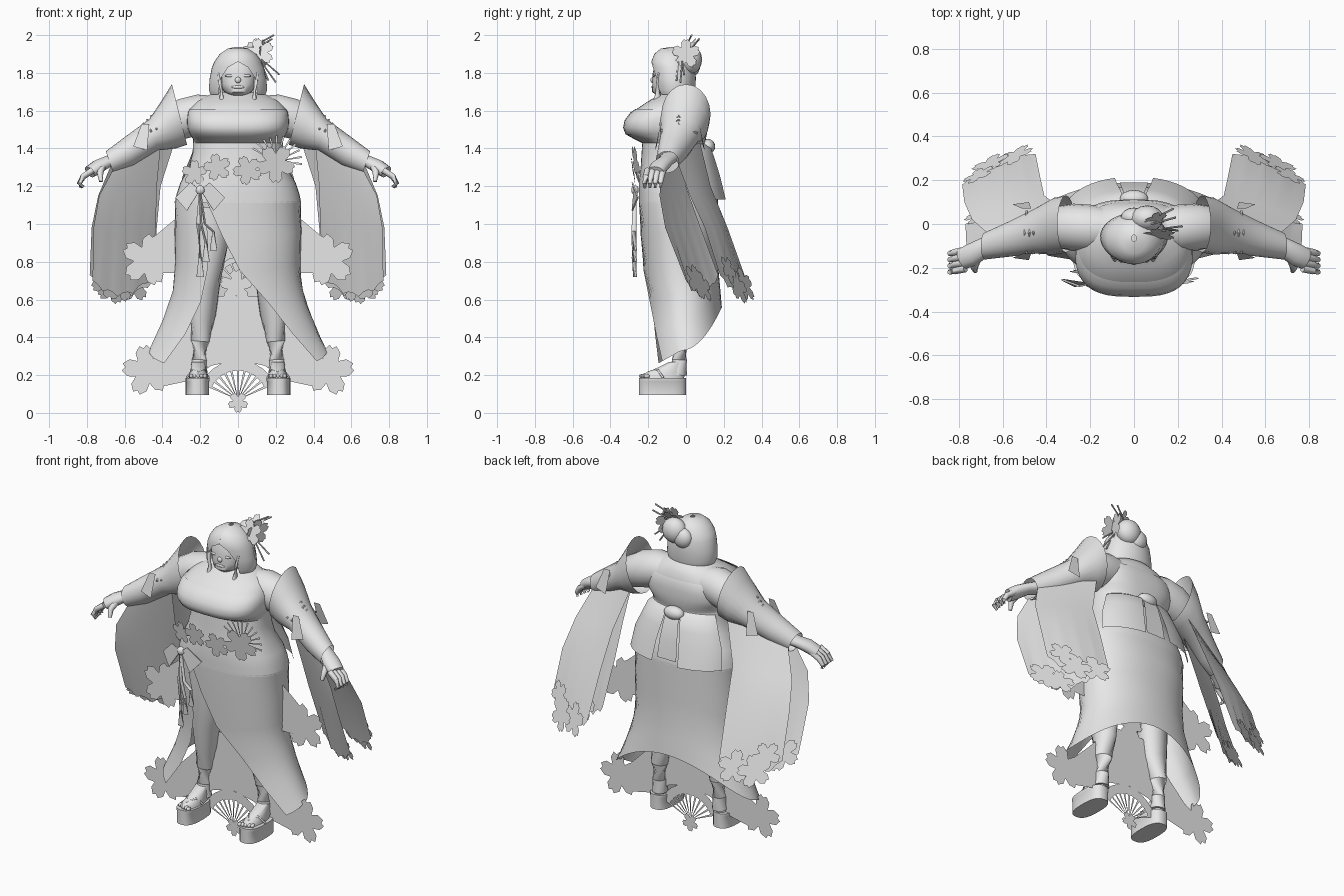
import bpy, bmesh, math
from mathutils import Vector as V

if "Cube" in bpy.data.objects:
    bpy.data.objects.remove(bpy.data.objects["Cube"])

grey = bpy.data.materials.new("plain_grey")
grey.diffuse_color = (0.8, 0.8, 0.8, 1)
grey.use_nodes = True
grey.node_tree.nodes["Principled BSDF"].inputs["Base Color"].default_value = grey.diffuse_color


def mesh(name, verts, faces, mirror=False, smooth=True, thick=0):
    me = bpy.data.meshes.new(name)
    me.from_pydata([tuple(v) for v in verts], [], faces)
    me.materials.append(grey)
    bm = bmesh.new()
    bm.from_mesh(me)
    bmesh.ops.recalc_face_normals(bm, faces=bm.faces[:])
    bm.to_mesh(me)
    bm.free()
    ob = bpy.data.objects.new(name, me)
    bpy.context.collection.objects.link(ob)
    if thick:
        ob.modifiers.new("thickness", "SOLIDIFY").thickness = thick
    if mirror:
        ob.modifiers.new("mirror", "MIRROR")
    if smooth:
        bpy.ops.object.select_all(action="DESELECT")
        ob.select_set(True)
        bpy.context.view_layer.objects.active = ob
        bpy.ops.object.shade_smooth_by_angle(angle=math.radians(50))
    return ob


def loft(name, rings, closed=True, caps=True, **kw):
    n = len(rings[0])
    verts = [p for r in rings for p in r]
    faces = []
    for i in range(len(rings) - 1):
        for j in range(n if closed else n - 1):
            k = (j + 1) % n
            faces.append((i * n + j, i * n + k, (i + 1) * n + k, (i + 1) * n + j))
    if closed and caps:
        faces += [tuple(range(n)), tuple(range((len(rings) - 1) * n, len(rings) * n))]
    return mesh(name, verts, faces, **kw)


def arc(z, rx, yf, yb, a0=0, a1=360, n=32, e=1.0, x=0):
    """Ring or part ring around z, angle 0 is the front."""
    pts, full = [], a1 - a0 >= 360
    for i in range(n):
        a = math.radians(a0 + (a1 - a0) * i / (n if full else n - 1))
        s, c = math.sin(a), math.cos(a)
        pts.append(V((x + rx * math.copysign(abs(s) ** e, s),
                      (yf + yb) / 2 - (yb - yf) / 2 * math.copysign(abs(c) ** e, c), z)))
    return pts


def tube(name, path, n=12, flat=1.0, **kw):
    """Path of (x, y, z, radius)."""
    P = [V(p[:3]) for p in path]
    rings = []
    for i, p in enumerate(P):
        d = P[min(i + 1, len(P) - 1)] - P[max(i - 1, 0)]
        q = d.to_track_quat("Z", "Y")
        r = path[i][3]
        rings.append([p + q @ V((r * math.cos(t), r * flat * math.sin(t), 0))
                      for t in (2 * math.pi * k / n for k in range(n))])
    return loft(name, rings, **kw)


def ball(name, c, r, **kw):
    rings = [[V((c[0] + r[0] * math.sin(p) * math.cos(t), c[1] + r[1] * math.sin(p) * math.sin(t),
                 c[2] + r[2] * math.cos(p))) for t in (math.pi * k / 8 for k in range(16))]
             for p in (math.pi * (0.02 + 0.96 * i / 10) for i in range(11))]
    return loft(name, rings, **kw)


def card(name, pts, **kw):
    return mesh(name, pts, [tuple(range(len(pts)))], smooth=False, **kw)


def flower(name, c, r, u=(1, 0, 0), v=(0, 0, 1), turn=0, **kw):
    """Five notched petals in the plane of u and v."""
    u, v, c = V(u).normalized(), V(v).normalized(), V(c)
    pts = [c]
    for p in range(5):
        for da, k in ((-36, .52), (-24, .82), (-8, 1), (0, .88), (8, 1), (24, .82)):
            a = math.radians(90 + turn + 72 * p + da)
            pts.append(c + r * k * (u * math.cos(a) + v * math.sin(a)))
    return mesh(name, pts, [(0, i, i % 30 + 1) for i in range(1, 31)], smooth=False, **kw)


def fan(name, c, r0, r1, a0, a1, n, rim=0):
    """Flat ribs, with an optional outer band."""
    verts, faces = [], []

    def quad(ra, rb, wa, wb, a, b):
        k = len(verts)
        for r, t in ((ra, a - wa), (rb, a - wb), (rb, b + wb), (ra, b + wa)):
            verts.append((c[0] + r * math.cos(t), c[1], c[2] + r * math.sin(t)))
        faces.append((k, k + 1, k + 2, k + 3))
    A = [math.radians(a0 + (a1 - a0) * i / (n - 1)) for i in range(n)]
    for i, a in enumerate(A):
        quad(r0, r1, .06, .04, a, a)
        if rim and i < n - 1:
            quad(r1 - rim, r1, 0, 0, a, A[i + 1])
    return mesh(name, verts, faces, smooth=False)


# Head, face and hair
loft("face", [arc(z, rx, f, b, n=24, e=.9) for z, rx, f, b in (
    (1.68, .04, -.155, -.03), (1.70, .075, -.18, -.01), (1.74, .095, -.178, 0),
    (1.79, .10, -.178, 0), (1.85, .10, -.165, .01), (1.90, .07, -.14, 0))])
ball("nose", (0, -.176, 1.762), (.016, .012, .016))
ball("lips", (0, -.177, 1.725), (.035, .006, .008))
ball("eye", (.045, -.17, 1.785), (.025, .007, .007), mirror=True)
loft("bob_hair", [arc(z, rx, f, b, g, 360.0 - g if g else 360, 33) for z, rx, f, b, g in (
    (1.938, .012, -.08, -.05, .1), (1.928, .055, -.135, -.01, .1), (1.90, .097, -.168, .02, .1),
    (1.86, .125, -.184, .04, .1), (1.83, .138, -.184, .05, 22), (1.77, .15, -.18, .052, 38),
    (1.71, .155, -.17, .05, 42), (1.685, .145, -.16, .045, 46))], closed=False)
tube("side_lock", [(.098, -.14, 1.80, .012), (.093, -.15, 1.74, .012), (.088, -.15, 1.69, .012),
                   (.086, -.15, 1.65, .026)], flat=.6, mirror=True)
ball("hair_bun", (.06, .025, 1.87), (.075, .06, .075))
ball("hair_bun_back", (.0, .03, 1.84), (.06, .045, .06))
flower("hair_flower", (.115, -.05, 1.91), .08, v=(0, .4, 1), turn=15)
flower("hair_flower_side", (.135, 0, 1.90), .08, u=(.3, 1, 0))
flower("hair_flower_top", (.10, .02, 1.94), .055, u=(1, .3, 0), v=(0, .6, .8))
for i, (a, b) in enumerate((((.08, 0, 1.94), (.19, .03, 2.0)), ((.08, .02, 1.92), (.18, .07, 1.98)),
                            ((.14, -.02, 1.86), (.22, -.01, 1.79)), ((.13, -.02, 1.85), (.20, -.03, 1.75)),
                            ((.12, -.04, 1.86), (.16, -.05, 1.76)))):
    tube("hair_pin_%d" % i, [a + (.004,), b + (.005,)], n=6)

# Neck, shoulders, bust and waist
loft("neck_and_chest", [arc(z, rx, f, b, n=36, e=e) for z, rx, f, b, e in (
    (1.73, .06, -.12, .01, 1), (1.70, .075, -.12, .03, 1), (1.685, .15, -.14, .06, 1),
    (1.65, .22, -.20, .085, .95), (1.60, .262, -.275, .10, .8), (1.54, .262, -.31, .105, .72),
    (1.44, .235, -.24, .095, .8))])
loft("bodice", [arc(z, rx, f, b, n=40, e=e) for z, rx, f, b, e in (
    (1.61, .256, -.266, .10, .78), (1.59, .266, -.295, .108, .72), (1.55, .27, -.325, .112, .68),
    (1.51, .268, -.333, .112, .68), (1.475, .255, -.32, .11, .72), (1.45, .238, -.275, .105, .8),
    (1.43, .235, -.235, .10, .85))], caps=False)
loft("waist_sash", [arc(z, rx, f, b, n=40, e=e) for z, rx, f, b, e in (
    (1.45, .238, -.23, .10, .9), (1.38, .24, -.235, .10, .88), (1.30, .26, -.24, .115, .86),
    (1.22, .305, -.25, .15, .85), (1.16, .325, -.25, .165, .85), (1.11, .335, -.25, .17, .85))], caps=False)

# Wrapped skirt, open at the front, with a hem that rises at the back
rows = []
for t, rx, f, b, left, right, e in (
        (0, .335, -.25, .17, -25, -26, .85), (.2, .336, -.24, .17, -25, -12, .88),
        (.4, .332, -.225, .17, -27, 1, .92), (.6, .345, -.21, .17, -34, 27, .96),
        (.8, .40, -.22, .18, -44, 46, 1), (1, .472, -.24, .19, -56, 62, 1)):
    ring = arc(0, rx, f, b, right, 360 + left, 49, e)
    for i, p in enumerate(ring):
        c = math.cos(math.radians(right + (360 + left - right) * i / 48))
        hem = .33 - .12 * c if c > 0 else .33 + .23 * c * c
        p.z = 1.12 + t * (hem - 1.12)
    rows.append(ring)
loft("wrap_skirt", rows, closed=False)

# Legs, feet and platform sandals
tube("leg", [(.15, -.04, 1.08, .13), (.165, -.05, .88, .11), (.18, -.05, .66, .082), (.185, -.04, .52, .068),
             (.20, -.03, .38, .05), (.205, -.035, .28, .04), (.205, -.04, .20, .045)], n=18, mirror=True)
loft("foot", [arc(z, rx, f, b, n=20, x=.21) for z, rx, f, b in (
    (.18, .05, -.235, -.01), (.205, .048, -.23, -.008), (.235, .04, -.16, -.005), (.27, .036, -.09, 0))], mirror=True)
for i in range(5):
    ball("toe_%d" % i, (.175 + .018 * i, -.232 + .006 * i, .195), (.011, .016, .012), mirror=True)
loft("sandal", [arc(z, rx, -.25, b, n=28, e=.75, x=.215) for z, rx, b in (
    (.095, .062, 0), (.165, .062, 0), (.168, .064, 0), (.185, .064, 0))], mirror=True)
tube("sandal_strap", [(.155, -.12, .185, .006), (.18, -.15, .228, .006), (.21, -.20, .215, .006),
                      (.24, -.15, .228, .006), (.272, -.12, .185, .006)], n=8, mirror=True)

# Wide sleeves hanging off the shoulders, over bare upper arms
rings = []
for tx, tz, bx, bz, cy, ry in ((.35, 1.74, .27, 1.42, .0, .13), (.40, 1.66, .33, 1.40, -.01, .13),
                               (.47, 1.555, .42, 1.39, -.03, .105), (.60, 1.46, .55, 1.31, -.07, .08),
                               (.70, 1.385, .66, 1.27, -.10, .062)):
    top, bot = V((tx, cy, tz)), V((bx, cy, bz))
    rings.append([(top + bot) / 2 + (top - bot) / 2 * math.cos(a) + V((0, ry * math.sin(a), 0))
                  for a in (math.pi * k / 10 for k in range(20))])
loft("arm_sleeve", rings, caps=False, mirror=True)
tube("upper_arm", [(.12, -.02, 1.585, .095), (.20, -.02, 1.58, .108), (.28, -.015, 1.56, .108),
                   (.36, -.015, 1.525, .095), (.46, -.04, 1.46, .07)], n=18, mirror=True)


def hanging(name, edges, bulge):
    """Curved cloth panel with a scalloped hem, from inner to outer edge."""
    rows = []
    for k, (a, b) in enumerate(edges):
        last, f = k == len(edges) - 1, k / (len(edges) - 1)
        rows.append([V(a).lerp(V(b), i / 12) + V((0, f * bulge * math.sin(math.pi * i / 12),
                     -last * (.08 * math.sin(math.pi * i / 12) + .02 * (i % 3 == 1)))) for i in range(13)])
    loft(name, rows, closed=False, mirror=True)


hanging("sleeve_back_panel", (((.33, .07, 1.45), (.66, -.05, 1.34)), ((.41, .13, 1.2), (.74, .02, 1.15)),
                              ((.43, .22, .98), (.775, .10, .98)), ((.45, .32, .70), (.785, .18, .73))), .035)
hanging("sleeve_front_panel", (((.41, -.06, 1.41), (.66, -.13, 1.29)), ((.43, .0, 1.2), (.735, -.14, 1.15)),
                               ((.435, .07, 1.0), (.765, -.11, .98)), ((.45, .17, .73), (.77, .0, .70))), .0)
for i, (c, r, turn) in enumerate((((.55, .31, .68), .10, 0), ((.66, .275, .67), .10, 20), ((.71, .225, .76), .08, 40),
                                  ((.62, .09, .67), .09, 10), ((.69, .05, .70), .10, 30))):
    flower("sleeve_flower_%d" % i, c, r, u=(.33, -.15, 0), v=(0, -.35, 1), turn=turn, mirror=True)

# Ribbons tied around the sleeves
for y, s in ((-.135, -1), (.07, 1)):
    card("arm_ribbon", [(.47, y, 1.53), (.51, y, 1.53), (.555, y + s * .02, 1.41), (.48, y + s * .03, 1.39)], mirror=True)
for i in range(3):
    tube("arm_cord_%d" % i, [(.43 + .03 * i, -.135, 1.50 - .01 * i, .006), (.46 + .02 * i, -.04, 1.572 - .02 * i, .006),
                             (.43 + .03 * i, .06, 1.50 - .01 * i, .006)], n=6, mirror=True)

# Hands
tube("hand", [(.63, -.09, 1.35, .05), (.69, -.11, 1.33, .045), (.74, -.14, 1.305, .052), (.785, -.16, 1.275, .048)],
     flat=.7, mirror=True)
for i in range(4):
    y = -.12 - .028 * i
    tube("finger_%d" % i, [(.77, y, 1.285, .017), (.82, y - .01, 1.25, .016), (.84, y - .015, 1.215, .013),
                           (.835 - .006 * i, y - .015, 1.195, .009)], n=8, mirror=True)
tube("thumb", [(.72, -.165, 1.30, .02), (.73, -.20, 1.27, .017), (.725, -.215, 1.225, .011)], n=8, mirror=True)

# Back bow, wrapped closely round the waist
loft("bow_loop", [arc(z, rx, -.20, b, 112, a, 12, .9) for z, rx, b, a in (
    (1.425, .22, .10, 172), (1.40, .25, .135, 170), (1.33, .28, .16, 169), (1.25, .315, .185, 168),
    (1.13, .335, .215, 167))], closed=False, mirror=True)
loft("bow_tail", [[V((x, y, z)) for x in (-w, 0, w)] for z, y, w in (
    (1.42, .12, .045), (1.36, .15, .05), (1.25, .175, .06), (1.15, .19, .065))], closed=False)
ball("bow_knot", (0, .115, 1.41), (.065, .04, .04))

# Flowers, fan and tied cords on the front of the waist
for i, (x, y, z, r) in enumerate(((-.23, -.225, 1.27, .07), (-.11, -.265, 1.30, .075), (.05, -.28, 1.285, .08),
                                  (.20, -.265, 1.32, .105))):
    flower("waist_flower_%d" % i, (x, y, z), r, u=(1, x * .8, 0), v=(0, -.15, 1), turn=12 * i)
fan("waist_fan", (.20, -.25, 1.33), .02, .14, -5, 150, 11)
for s in (-1, 1):
    card("cord_bow", [(-.20, -.27, 1.18), (-.20 + s * .05, -.28, 1.22), (-.20 + s * .13, -.25, 1.14),
                      (-.20 + s * .07, -.28, 1.07)], thick=.008)
ball("cord_knot", (-.20, -.27, 1.18), (.025, .02, .025))
for i, (x, z) in enumerate(((-.20, .72), (-.13, .86), (-.17, .80))):
    tube("hanging_cord_%d" % i, [(-.20, -.27, 1.17, .010), ((x - .22) / 2, -.275, 1.0, .012),
                                 (x, -.275, z + .1, .014), (x, -.27, z, .02)], n=8, flat=.5)

# Flat train behind the legs, with flowers and an open fan
Y = -.04
card("train", [(-.12, Y, .62), (.12, Y, .62), (.30, Y, .42), (.44, Y, .28), (.40, Y, .14), (.26, Y, .17),
               (.14, Y, .25), (0, Y, .28), (-.14, Y, .25), (-.26, Y, .17), (-.40, Y, .14), (-.44, Y, .28), (-.30, Y, .42)])
flower("train_flower", (.48, Y, .225), .135, turn=-10, mirror=True)
flower("train_centre_flower", (-.01, Y - .005, .67), .09)
fan("train_centre_fan", (.02, Y - .004, .66), .03, .17, 60, 150, 6, rim=.03)
fan("train_fan", (0, Y - .003, .07), .02, .21, 25, 155, 11, rim=.055)
flower("train_fan_base", (0, Y, .055), .055, turn=180)
card("side_streamer", [(.26, Y, 1.08), (.34, Y, 1.02), (.46, Y, .92), (.44, Y, .74), (.26, Y, .74)], mirror=True)
flower("side_flower", (.48, Y - .004, .81), .14, turn=12, mirror=True)
